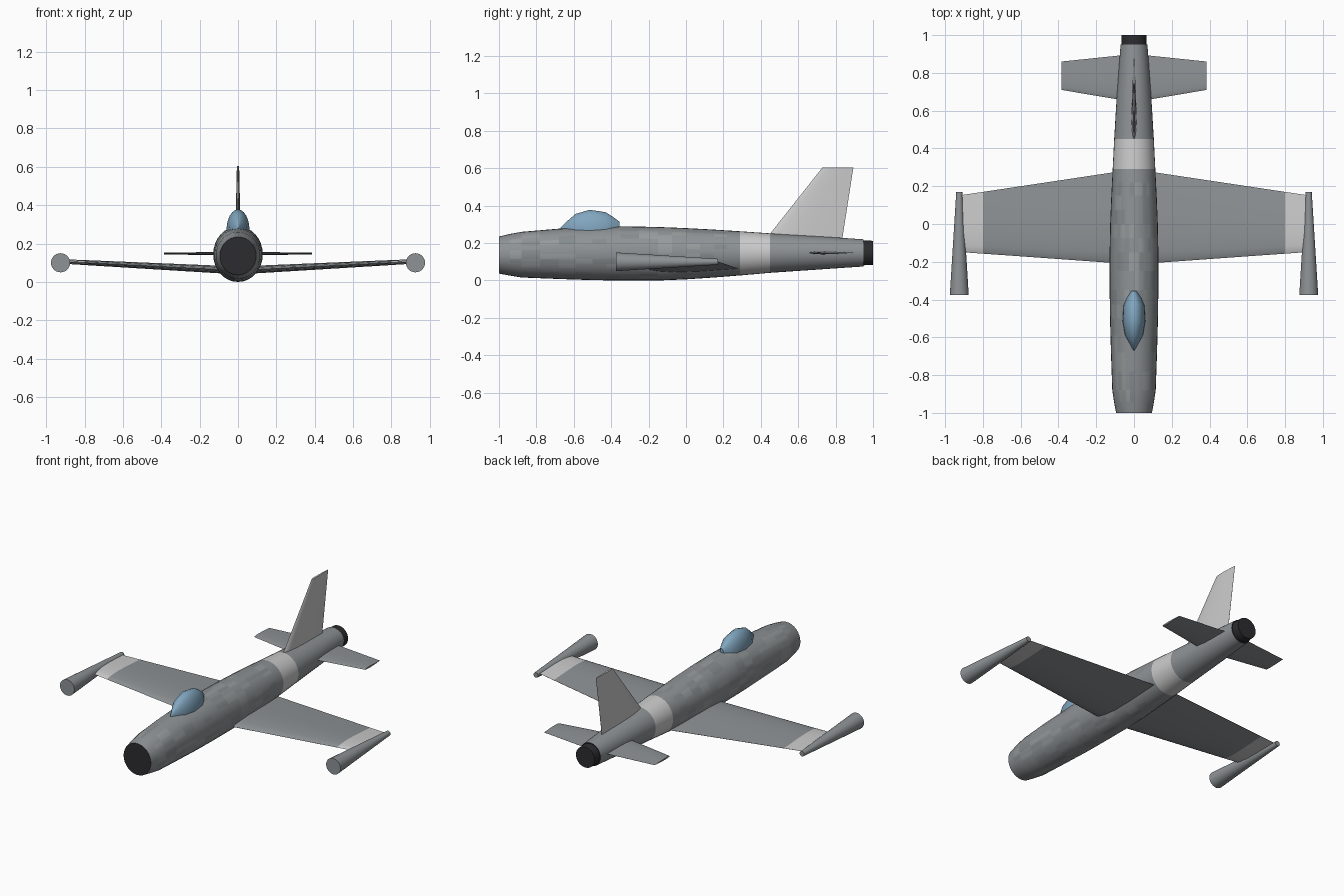
import bpy, bmesh, math, random
from math import sin, cos, pi, radians

if "Cube" in bpy.data.objects:
    bpy.data.objects.remove(bpy.data.objects["Cube"])

random.seed(4)


def material(name, r, g, b):
    m = bpy.data.materials.new(name)
    m.diffuse_color = (r, g, b, 1)
    m.use_nodes = True
    m.node_tree.nodes["Principled BSDF"].inputs["Base Color"].default_value = m.diffuse_color
    return m


GREY = material("airframe_grey", 0.27, 0.29, 0.30)
GREY_A = material("patch_light", 0.31, 0.33, 0.335)
GREY_B = material("patch_dark", 0.24, 0.26, 0.27)
PALE = material("pale_grey", 0.55, 0.55, 0.54)
DARK = material("dark_metal", 0.025, 0.025, 0.028)
GLASS = material("canopy_blue", 0.22, 0.38, 0.52)


def loft(name, rings, mats, seg_mat=None, caps=(0, 0), mirror=False, angle=35):
    """Skin a list of equal-length rings; caps are material indices or None."""
    bm = bmesh.new()
    rows = [[bm.verts.new(p) for p in r] for r in rings]
    n = len(rows[0])
    for i in range(len(rows) - 1):
        for j in range(n):
            k = (j + 1) % n
            f = bm.faces.new((rows[i][j], rows[i][k], rows[i + 1][k], rows[i + 1][j]))
            f.material_index = seg_mat(i, j) if seg_mat else 0
    for row, cap in ((rows[0], caps[0]), (rows[-1], caps[1])):
        if cap is not None:
            bm.faces.new(row).material_index = cap
    bmesh.ops.recalc_face_normals(bm, faces=bm.faces)
    me = bpy.data.meshes.new(name)
    bm.to_mesh(me)
    bm.free()
    for m in mats:
        me.materials.append(m)
    ob = bpy.data.objects.new(name, me)
    bpy.context.collection.objects.link(ob)
    bpy.ops.object.select_all(action='DESELECT')
    ob.select_set(True)
    bpy.context.view_layer.objects.active = ob
    bpy.ops.object.shade_smooth_by_angle(angle=radians(angle))
    if mirror:
        ob.modifiers.new("Mirror", 'MIRROR')
    return ob


def ellipse(y, rx, zlo, zhi, n=32, x=0):
    c, rz = (zlo + zhi) / 2, (zhi - zlo) / 2
    return [(x + rx * cos(2 * pi * j / n), y, c + rz * sin(2 * pi * j / n)) for j in range(n)]


def foil(lead, trail, thick):
    """Symmetric aerofoil as (chord position, thickness offset) pairs."""
    half = [(0.03, 0.4), (0.12, 0.75), (0.3, 1), (0.55, 0.8), (0.8, 0.38)]
    prof = [(0, 0)] + half + [(1, 0.03)] + [(u, -t) for u, t in [(1, 0.03)] + half[::-1]]
    return [(lead + (trail - lead) * u, t * thick / 2) for u, t in prof]


def flat_section(x, z, lead, trail, thick):
    return [(x, y, z + t) for y, t in foil(lead, trail, thick)]


# Fuselage: y, half width, bottom, top
stations = [(-1, .095, .037, .235), (-.94, .106, .026, .249), (-.88, .115, .016, .26),
            (-.68, .122, .008, .277), (-.5, .127, .002, .285), (-.35, .129, 0, .29),
            (-.15, .129, 0, .286), (0, .126, .006, .28), (.15, .12, .016, .272),
            (.29, .113, .027, .263), (.45, .105, .041, .252), (.7, .09, .058, .237),
            (.95, .071, .075, .22)]
rows = []
for a, b in zip(stations, stations[1:]):
    steps = max(1, round((b[0] - a[0]) / 0.08))
    rows += [[p + (q - p) * s / steps for p, q in zip(a, b)] for s in range(steps)]
rows.append(list(stations[-1]))


def body_shade(i, j):
    mid = (rows[i][0] + rows[i + 1][0]) / 2
    if 0.29 < mid < 0.45:
        return 1
    if -0.95 < mid < 0.25 and random.random() < 0.35:
        return random.choice((2, 3))
    return 0


loft("fuselage", [ellipse(*r) for r in rows], [GREY, PALE, GREY_A, GREY_B, DARK],
     body_shade, caps=(4, 4))

# Intake disc and exhaust nozzle
loft("intake_face", [ellipse(-1, .094, .038, .234), ellipse(-.995, .094, .038, .234)], [DARK])
loft("exhaust_nozzle", [ellipse(.945, .067, .081, .215), ellipse(1, .065, .084, .212)], [DARK])

# Canopy
loft("canopy", [ellipse(y, w, .27 - h, .27 + h, 24) for y, w, h in
                [(-.67, .003, .012), (-.63, .025, .052), (-.59, .047, .086), (-.515, .06, .108),
                 (-.43, .055, .095), (-.39, .038, .07), (-.355, .015, .044)]], [GLASS], angle=50)

# Wings with pale tips, slight dihedral
loft("wings", [flat_section(0, .06, -.214, .29, .042), flat_section(.8, .101, -.157, .17, .026),
               flat_section(.915, .107, -.149, .153, .023)],
     [GREY, PALE], lambda i, j: i, caps=(None, 1), mirror=True)

# Wingtip tanks, tapering aft
loft("wingtip_tanks", [ellipse(-.375, .05, .05, .15, 24, .925),
                       ellipse(.17, .016, .084, .116, 24, .925)], [GREY], mirror=True)

# Tailplane
loft("tailplane", [flat_section(0, .148, .645, .9, .018), flat_section(.385, .148, .71, .86, .01)],
     [GREY], caps=(None, 0), mirror=True)

# Fin
loft("fin", [[(t, y, z) for y, t in foil(a, b, w)] for z, a, b, w in
             [(.2, .41, .832, .03), (.605, .73, .895, .012)]], [PALE])
